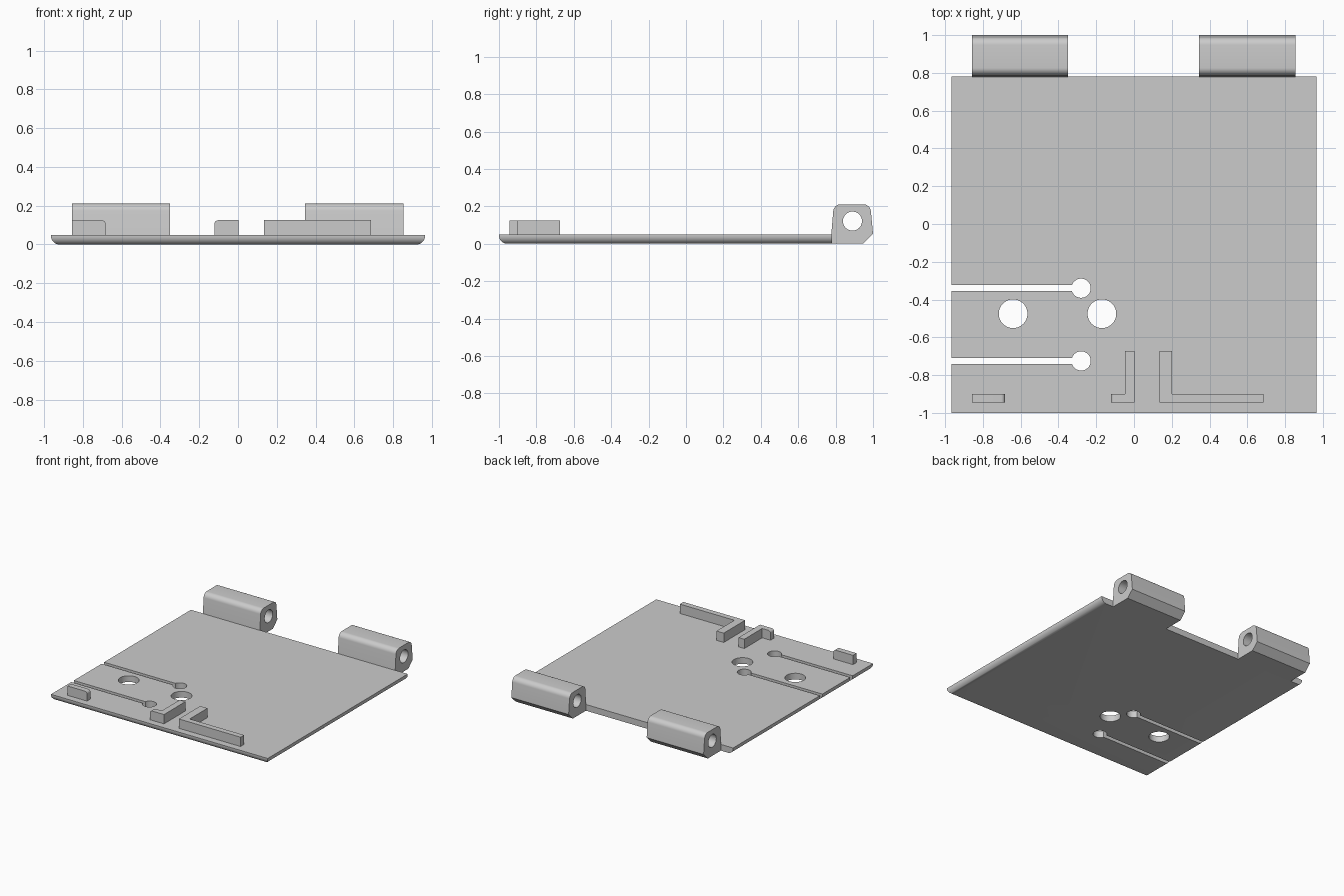
import bpy, bmesh
from math import sin, cos, pi, asin

cube = bpy.data.objects.get("Cube")
if cube:
    bpy.data.objects.remove(cube, do_unlink=True)

grey = bpy.data.materials.new("plain_grey")
grey.use_nodes = True
grey.diffuse_color = (0.6, 0.6, 0.6, 1)
grey.node_tree.nodes["Principled BSDF"].inputs["Base Color"].default_value = (0.6, 0.6, 0.6, 1)

SLAB = 0.05      # plate thickness
RIB_TOP = 0.125


def prism(name, outline, low, high, axis="z", rounded=None, radius=0.02):
    """Extrude an outline along z (xy points) or x (yz points), rounding chosen edges."""
    place = (lambda a, b, h: (a, b, h)) if axis == "z" else (lambda a, b, h: (h, a, b))
    bm = bmesh.new()
    face = bm.faces.new([bm.verts.new(place(a, b, low)) for a, b in outline])
    top = bmesh.ops.extrude_face_region(bm, geom=[face])["geom"]
    shift = place(0, 0, high - low)
    bmesh.ops.translate(bm, vec=shift, verts=[v for v in top if isinstance(v, bmesh.types.BMVert)])
    bmesh.ops.recalc_face_normals(bm, faces=bm.faces)
    if rounded:
        edges = [e for e in bm.edges if rounded(e.verts[0].co, e.verts[1].co)]
        bmesh.ops.bevel(bm, geom=edges, offset=radius, segments=8, profile=0.5, affect="EDGES")
    mesh = bpy.data.meshes.new(name)
    bm.to_mesh(mesh)
    bm.free()
    mesh.materials.append(grey)
    ob = bpy.data.objects.new(name, mesh)
    bpy.context.collection.objects.link(ob)
    return ob


def arc(cx, cy, r, start=0, end=2 * pi, steps=40, closed=True):
    count = steps if closed else steps - 1
    return [(cx + r * cos(start + (end - start) * i / count),
             cy + r * sin(start + (end - start) * i / count)) for i in range(steps)]


def box(x0, x1, y0, y1):
    return [(x0, y0), (x1, y0), (x1, y1), (x0, y1)]


def cut(ob, cutters):
    """Subtract each cutter, bake the result and discard the cutters."""
    for c in cutters:
        mod = ob.modifiers.new("cut", "BOOLEAN")
        mod.operation, mod.solver, mod.object = "DIFFERENCE", "EXACT", c
    graph = bpy.context.evaluated_depsgraph_get()
    baked = bpy.data.meshes.new_from_object(ob.evaluated_get(graph))
    ob.modifiers.clear()
    ob.data = baked
    for c in cutters:
        bpy.data.objects.remove(c, do_unlink=True)


def smooth(ob):
    bpy.ops.object.select_all(action="DESELECT")
    ob.select_set(True)
    bpy.context.view_layer.objects.active = ob
    bpy.ops.object.shade_smooth_by_angle(angle=pi / 6)


# Base plate, rounded underneath along the front and both sides
def under_edge(a, b):
    return a.z < 0.01 and b.z < 0.01 and not (a.y > 0 and b.y > 0)


plate = prism("base_plate", box(-0.965, 0.965, -1, 0.78), 0, SLAB, rounded=under_edge, radius=0.044)

# Keyhole slots and round holes
cutters = []
for y in (-0.34, -0.725):
    half, r = 0.016, 0.051
    a = asin(half / r)
    keyhole = [(-1.1, y - half)] + arc(-0.28, y, r, a - pi, pi - a, 32, False) + [(-1.1, y + half)]
    cutters.append(prism("slot_cutter", keyhole, -0.1, 0.2))
for x in (-0.64, -0.17):
    cutters.append(prism("hole_cutter", arc(x, -0.475, 0.076), -0.1, 0.2))
cut(plate, cutters)
smooth(plate)

# Hinge knuckles with a pin bore
knuckle = [(0.773, 0), (0.945, 0), (1, 0.053), (0.985, 0.211), (0.79, 0.211)]
for name, x0, x1 in (("right_hinge", -0.857, -0.35), ("left_hinge", 0.345, 0.855)):
    hinge = prism(name, knuckle, x0, x1, "x",
                  rounded=lambda a, b: a.z > 0.2 and b.z > 0.2 and abs(a.y - b.y) < 0.01,
                  radius=0.037)
    cut(hinge, [prism("bore_cutter", arc(0.89, 0.121, 0.051), x0 - 0.1, x1 + 0.1, "x")])
    smooth(hinge)


# Locating ribs on the top face, with one rounded top end each on the short ones
def top_end(x):
    return lambda a, b: min(a.z, b.z) > 0.1 and abs(a.x - x) < 0.001 and abs(b.x - x) < 0.001


front, back, tip = -0.945, -0.9, -0.673
stub = prism("stub_rib", box(-0.857, -0.683, front, back), SLAB, RIB_TOP, rounded=top_end(-0.683))
small = prism("small_corner_rib",
              [(-0.122, front), (0.003, front), (0.003, tip), (-0.048, tip), (-0.048, back), (-0.122, back)],
              SLAB, RIB_TOP, rounded=top_end(-0.122))
large = prism("large_corner_rib",
              [(0.135, front), (0.685, front), (0.685, back), (0.2, back), (0.2, tip), (0.135, tip)],
              SLAB, RIB_TOP)
for rib in (stub, small, large):
    smooth(rib)
